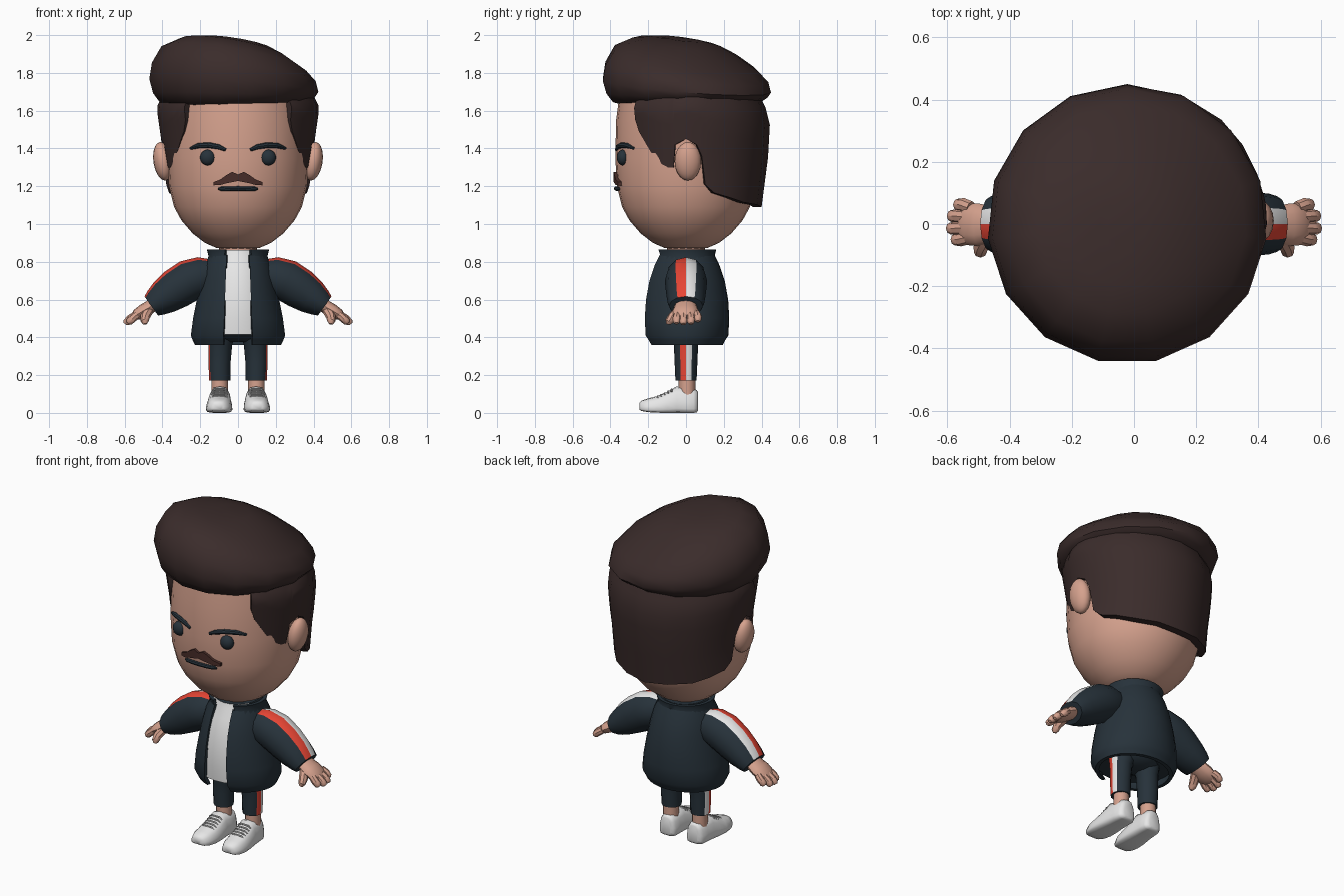
import bpy, bmesh, math
from mathutils import Vector

if "Cube" in bpy.data.objects:
    bpy.data.objects.remove(bpy.data.objects["Cube"])

def mat(name, col):
    m = bpy.data.materials.new(name)
    m.diffuse_color = (*col, 1)
    m.use_nodes = True
    m.node_tree.nodes["Principled BSDF"].inputs["Base Color"].default_value = m.diffuse_color
    return m

SKIN = mat("skin", (0.67, 0.36, 0.27))
HAIR = mat("dark brown hair", (0.043, 0.025, 0.024))
NAVY = mat("navy cloth", (0.020, 0.032, 0.043))
RED = mat("red stripe", (0.80, 0.06, 0.035))
WHITE = mat("white", (0.80, 0.80, 0.80))
GREY = mat("grey laces", (0.42, 0.42, 0.42))
TACHE = mat("brown moustache", (0.065, 0.026, 0.022))

def loft(name, rings, mats, rule=None, angle=40):
    """Closed skin over a list of point rings, capped at both ends."""
    bm = bmesh.new()
    vs = [[bm.verts.new(p) for p in r] for r in rings]
    n = len(rings[0])
    for a, b in zip(vs, vs[1:]):
        for k in range(n):
            j = (k + 1) % n
            bm.faces.new((a[k], a[j], b[j], b[k]))
    bm.faces.new(vs[0])
    bm.faces.new(vs[-1])
    bmesh.ops.recalc_face_normals(bm, faces=bm.faces)
    if rule:
        for f in bm.faces:
            f.material_index = rule(f.normal, f.calc_center_median())
    me = bpy.data.meshes.new(name)
    bm.to_mesh(me)
    bm.free()
    for m in mats:
        me.materials.append(m)
    ob = bpy.data.objects.new(name, me)
    bpy.context.collection.objects.link(ob)
    return smooth(ob, angle)

def smooth(ob, angle=40):
    bpy.ops.object.select_all(action='DESELECT')
    ob.select_set(True)
    bpy.context.view_layer.objects.active = ob
    bpy.ops.object.shade_smooth_by_angle(angle=math.radians(angle))
    return ob

def ellipse(cx, cy, z, rx, ry, n):
    return [(cx + rx * math.cos(2 * math.pi * k / n),
             cy + ry * math.sin(2 * math.pi * k / n), z) for k in range(n)]

def tube(name, pts, radii, mats, n=10, flats=None, rule=None):
    """Round tube along a path; flats widens each ring along y."""
    pts = [Vector(p) for p in pts]
    flats = flats or [1] * len(pts)
    rings = []
    for i, (p, r, w) in enumerate(zip(pts, radii, flats)):
        t = (pts[min(i + 1, len(pts) - 1)] - pts[max(i - 1, 0)]).normalized()
        u = (Vector((0, 1, 0)) - t * t.y).normalized()
        v = t.cross(u)
        rings.append([p + u * (r * w * math.cos(2 * math.pi * k / n))
                      + v * (r * math.sin(2 * math.pi * k / n)) for k in range(n)])
    return loft(name, rings, mats, rule)

def ball(name, loc, scale, m, seg=16, ring=10, tilt=0):
    bpy.ops.mesh.primitive_uv_sphere_add(segments=seg, ring_count=ring, location=loc, rotation=(0, tilt, 0))
    ob = bpy.context.object
    ob.name = name
    ob.scale = scale
    ob.data.materials.append(m)
    return smooth(ob, 60)

def lerp(x, table):
    for (a, va), (b, vb) in zip(table, table[1:]):
        if x <= b:
            return va + (vb - va) * max(0, (x - a) / (b - a))
    return table[-1][1]

# Head and neck
head = [(.864, .05), (.874, .115), (.90, .175), (.95, .24), (1.02, .30), (1.09, .338),
        (1.2, .366), (1.35, .374), (1.55, .37), (1.7, .35), (1.8, .2)]
loft("head", [ellipse(0, 0, z, r, r, 28) for z, r in head], [SKIN])
loft("neck", [ellipse(0, 0, z, .1, .1, 16) for z in (.80, .92)], [SKIN])

# Swept-up hair: tilted rings (base z, radius, tilt)
crown = [(1.635, .33, -.006), (1.645, .395, 0), (1.68, .43, .012), (1.73, .45, .035),
         (1.80, .436, .05), (1.87, .385, .065), (1.925, .29, .052), (1.957, .20, .03), (1.975, .09, .008)]
rings = []
for z, r, tilt in crown:
    rings.append([(x - .022, y, z - tilt * (x + y) / r)
                  for y, x, _ in ellipse(0, 0, 0, r, r, 15)])
loft("hair_top", rings, [HAIR], angle=50)

# Back and side hair: hem height depends on the angle from the front
hem = [(46, 1.55), (49, 1.49), (54, 1.44), (61, 1.37), (69, 1.32), (75, 1.30), (80, 1.30), (81.5, 1.42),
       (90, 1.45), (98, 1.42), (102, 1.36), (105, 1.21), (112, 1.165), (140, 1.115), (180, 1.09)]

def hair_radius(a, z):
    side = min(.385 + max(0, z - 1.3) * .145, .43) - max(0, z - 1.62) * .5
    back = lerp(z, [(1.09, .40), (1.35, .434), (1.53, .444), (1.64, .415), (1.70, .38)])
    c = math.cos(math.radians(a))
    return side + (back - side) * max(0, -c) - .05 * max(0, c)

angles = [a for a, _ in hem]
angles[-2:] = [126, 140, 160, 180]
angles += [360 - a for a in reversed(angles[:-1])]
cols = []
for a in angles:
    m = min(a, 360 - a)
    zb = lerp(m, hem)
    zs = [zb + (1.70 - zb) * i / 7 for i in range(8)]
    sx, cy = math.sin(math.radians(a)), -math.cos(math.radians(a))
    out = [(hair_radius(m, z), z) for z in zs]
    loop = out + [(min(r - .03, .355), z) for r, z in reversed(out)]
    cols.append([(r * sx, r * cy, z) for r, z in loop])
loft("hair_back", cols, [HAIR], angle=50)

# Face
def face_y(x, r=.374):
    return -math.sqrt(r * r - x * x)

for s, side in ((-1, "left"), (1, "right")):
    ball("eye_" + side, (s * .16, -.334, 1.352), (.041, .032, .042), NAVY)
    brow = [(.065, 1.392), (.10, 1.408), (.15, 1.417), (.21, 1.415), (.252, 1.400)]
    tube("eyebrow_" + side, [(s * x, face_y(x), z) for x, z in brow],
         [.008, .013, .015, .014, .007], [NAVY], 8)
    ball("ear_" + side, (s * .398, .01, 1.332), (.05, .07, .103), SKIN, tilt=s * .15)

tube("mouth", [(x, face_y(x, .37), 1.188 - .02 * abs(x)) for x in (-.105, -.09, -.05, 0, .05, .09, .105)],
     [.005, .011, .012, .012, .012, .011, .005], [NAVY], 8)
half = [(0, 1.228, 1.262), (.03, 1.222, 1.276), (.06, 1.216, 1.260), (.095, 1.206, 1.235), (.13, 1.205, 1.222)]
tache = [(-x, b, t) for x, b, t in half[:0:-1]] + half
loft("moustache", [[(x, face_y(x) + .02, b), (x, face_y(x) - .010, b),
                    (x, face_y(x) - .010, t), (x, face_y(x) + .02, t)] for x, b, t in tache], [TACHE])

# Open jacket: profile swept round, leaving a front gap
def open_shell(name, prof, gap_low, gap_high, thick, n=28):
    cols = []
    z0, z1 = prof[0][0], prof[-1][0]
    for i in range(n + 1):
        loop = []
        for t, rows in ((0, prof), (thick, prof[::-1])):
            for z, rx, ry in rows:
                g = gap_low + (gap_high - gap_low) * (z - z0) / (z1 - z0)
                a0 = math.asin(g / rx)
                a = a0 + (2 * math.pi - 2 * a0) * i / n
                loop.append(((rx - t) * math.sin(a), -(ry - t) * math.cos(a), z))
        cols.append(loop)
    return loft(name, cols, [NAVY])

torso = [(.36, .228, .195), (.385, .24, .208), (.41, .25, .224), (.50, .238, .229),
         (.60, .218, .223), (.70, .197, .205), (.78, .178, .178), (.835, .152, .152)]
open_shell("jacket", torso, .078, .06, .022)
open_shell("collar", [(.80, .166, .168), (.83, .156, .152), (.866, .165, .160)], .075, .068, .02)
loft("shirt", [ellipse(0, 0, max(z, .415), rx - .014, ry - .014, 28) for z, rx, ry in torso[2:]]
     + [ellipse(0, 0, .862, .125, .13, 28)], [WHITE, NAVY],
     lambda n, c: 0 if c.y < -.05 and abs(n.z) < .9 else 1)

def stripe(y):
    return 1 if y < 0 else 2

for s, side in ((-1, "left"), (1, "right")):
    # Sleeve with shoulder stripe, wide at the cuff
    arm = [(.11, .735), (.19, .722), (.26, .70), (.33, .656), (.39, .615), (.435, .583), (.459, .566)]
    tube("sleeve_" + side, [(s * x, 0, z) for x, z in arm],
         [.075, .105, .112, .108, .095, .076, .062], [NAVY, RED, WHITE], 12, [1, 1, 1, 1, 1.08, 1.28, 1.45],
         lambda n, c: stripe(c.y) if n.x * s * .6 + n.z * .8 > .5 and abs(n.y) < .5 else 0)
    # Hand with four fingers and a thumb
    tube("palm_" + side, [(s * x, -.002, z) for x, z in ((.43, .585), (.47, .558), (.50, .541), (.535, .52), (.557, .505))],
         [.034, .036, .036, .030, .016], [SKIN], 12, [1.6, 1.7, 1.9, 2.2, 3])
    for i, (y, x, z) in enumerate([(-.050, .582, .474), (-.014, .597, .470), (.026, .594, .472), (.062, .574, .484)]):
        tube(f"finger_{i + 1}_{side}",
             [(s * .525, y * .85, .528), (s * (x - .025), y, z + .027), (s * (x - .006), y, z + .008), (s * x, y, z)],
             [.021, .022, .019, .010], [SKIN], 8)
    tube("thumb_" + side, [(s * .475, -.035, .542), (s * .492, -.072, .508), (s * .494, -.090, .484), (s * .492, -.095, .47)],
         [.028, .025, .021, .010], [SKIN], 8)

    # Trouser leg with side stripe
    legs = [(.172, .097, .056, .056), (.26, .098, .058, .06), (.36, .094, .063, .064), (.43, .085, .075, .085)]
    loft("trouser_leg_" + side, [ellipse(s * cx, 0, z, rx, ry, 12) for z, cx, rx, ry in legs],
         [NAVY, RED, WHITE], lambda n, c: stripe(c.y) if n.x * s > .88 else 0)
    loft("ankle_" + side, [ellipse(s * .097, .005, z, .044, .044, 12) for z in (.09, .19)], [SKIN])

    # Shoe: cross-sections from toe to heel (y, half width, bottom, top)
    secs = [(-.247, .026, .018, .054), (-.235, .047, .010, .065), (-.20, .064, .004, .077), (-.155, .070, .001, .088),
            (-.10, .068, 0, .112), (-.05, .062, 0, .140), (0, .058, 0, .130), (.04, .056, 0, .126),
            (.056, .046, .002, .122), (.063, .03, .012, .112)]
    def toe_x(y):
        return s * (.094 - .04 * y)
    shape = [(-.5, 0), (-.88, .04), (-1, .17), (-.97, .42), (-.84, .72), (-.55, .95), (0, 1),
             (.55, .95), (.84, .72), (.97, .42), (1, .17), (.88, .04), (.5, 0)]
    loft("shoe_" + side, [[(toe_x(y) + w * u, y, b + (t - b) * v) for u, v in shape]
                          for y, w, b, t in secs], [WHITE], angle=75)
    for i, (y, z) in enumerate([(-.148, .090), (-.130, .098), (-.112, .106), (-.094, .115), (-.076, .125)]):
        tube(f"lace_{i + 1}_{side}", [(toe_x(y) + u, y, z - d) for u, d in
                                      ((-.042, .013), (-.028, .002), (.028, .002), (.042, .013))],
             [.005, .006, .006, .005], [GREY], 6)

# Hips joining the legs
loft("trouser_hips", [ellipse(0, 0, z, rx, ry, 20) for z, rx, ry in ((.375, .06, .05), (.40, .14, .10), (.45, .17, .14))], [NAVY])
